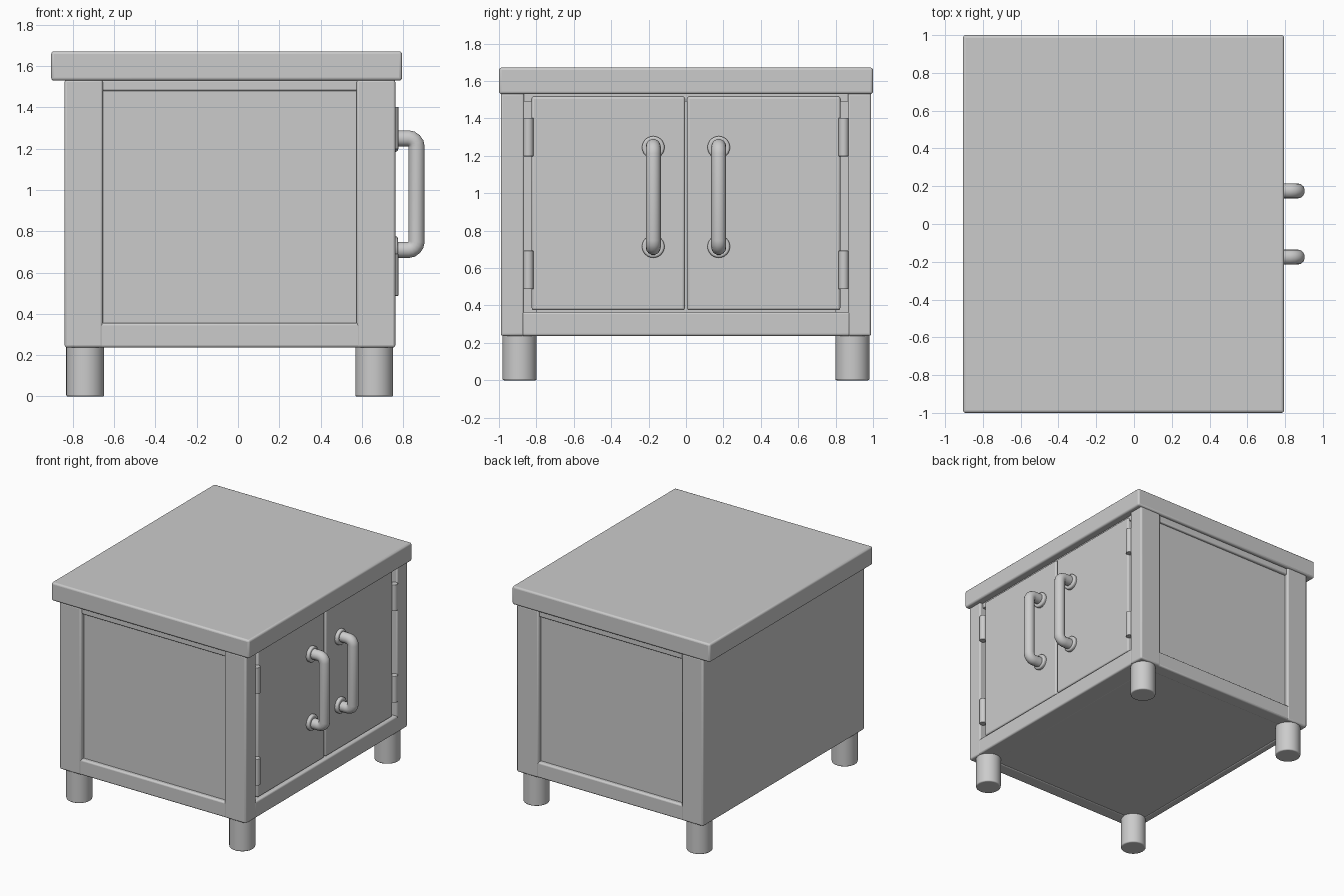
import bpy, math

if "Cube" in bpy.data.objects:
    bpy.data.objects.remove(bpy.data.objects["Cube"])


def finish(ob, bevel):
    if bevel:
        m = ob.modifiers.new("soft_edges", 'BEVEL')
        m.width, m.segments = bevel, 3
        m.limit_method = 'ANGLE'
    bpy.ops.object.shade_smooth_by_angle(angle=math.radians(35))
    return ob


def box(name, x, y, z, bevel=0.01):
    (x0, x1), (y0, y1), (z0, z1) = x, sorted(y), z
    bpy.ops.mesh.primitive_cube_add(
        size=1, location=((x0 + x1) / 2, (y0 + y1) / 2, (z0 + z1) / 2))
    ob = bpy.context.object
    ob.name = name
    ob.scale = (x1 - x0, y1 - y0, z1 - z0)
    bpy.ops.object.transform_apply(location=False, rotation=False, scale=True)
    return finish(ob, bevel)


def cyl(name, loc, r, depth, axis='Z', bevel=0.008, sides=32):
    rot = (0, math.pi / 2, 0) if axis == 'X' else (0, 0, 0)
    bpy.ops.mesh.primitive_cylinder_add(vertices=sides, radius=r, depth=depth,
                                        location=loc, rotation=rot)
    ob = bpy.context.object
    ob.name = name
    return finish(ob, bevel)


def handle(name, y):
    # tube swept along a rounded U
    pts = [(0.73, 0.71), (0.825, 0.71)]
    r = 0.04
    for cz, a0 in ((0.75, -90), (1.21, 0)):
        for i in range(5):
            a = math.radians(a0 + 22.5 * i)
            pts.append((0.825 + r * math.cos(a), cz + r * math.sin(a)))
    pts.append((0.73, 1.25))
    cu = bpy.data.curves.new(name, 'CURVE')
    cu.dimensions = '3D'
    cu.bevel_depth = 0.04
    cu.bevel_resolution = 5
    cu.use_fill_caps = True
    sp = cu.splines.new('POLY')
    sp.points.add(len(pts) - 1)
    for p, (x, z) in zip(sp.points, pts):
        p.co = (x, y, z, 1)
    sp.use_smooth = True
    bpy.context.collection.objects.link(bpy.data.objects.new(name, cu))


XB, XF = -0.84, 0.762      # back and door side of the body
Z0, Z1 = 0.237, 1.535      # bottom and top of the body

# worktop, back and bottom
box("top_slab", (-0.905, 0.795), (-1, 1), (1.53, 1.672), 0.014)
box("back_panel", (XB, -0.78), (-0.99, 0.99), (Z0, Z1), 0.012)
box("bottom_panel", (-0.80, 0.72), (-0.96, 0.96), (0.242, 0.33), 0)
# door-side rail
box("door_rail", (0.60, XF), (-0.88, 0.88), (Z0, 0.365), 0.012)
box("door_head_rail", (0.60, 0.735), (-0.88, 0.88), (1.49, Z1), 0)

for s, side in ((-1, "left"), (1, "right")):
    # side frames and recessed panels
    box(f"{side}_back_post", (XB, -0.655), (s * 0.865, s * 0.99), (Z0, Z1), 0.012)
    box(f"{side}_front_post", (0.575, XF), (s * 0.865, s * 0.99), (Z0, Z1), 0.012)
    box(f"{side}_bottom_rail", (-0.68, 0.60), (s * 0.88, s * 0.988), (Z0, 0.357), 0.012)
    box(f"{side}_top_rail", (-0.68, 0.60), (s * 0.88, s * 0.975), (1.48, Z1), 0.01)
    box(f"{side}_side_panel", (-0.70, 0.62), (s * 0.90, s * 0.955), (0.30, 1.50), 0)

    # legs
    for x, end in ((-0.74, "back"), (0.66, "front")):
        cyl(f"{side}_{end}_leg", (x, s * 0.89, 0.125), 0.092, 0.25)

    # door with hinges and handle
    box(f"{side}_door", (0.67, 0.75), (s * 0.006, s * 0.825), (0.375, 1.517), 0.012)
    box(f"{side}_door_stop", (0.60, 0.69), (s * 0.80, s * 0.88), (0.35, 1.52), 0)
    for z in (0.59, 1.30):
        cyl(f"{side}_hinge", (0.75, s * 0.843, z), 0.027, 0.205, bevel=0.003, sides=20)
    for z in (0.715, 1.245):
        cyl(f"{side}_handle_base", (0.757, s * 0.175, z), 0.06, 0.035, 'X', 0.01)
    handle(f"{side}_handle", s * 0.175)
